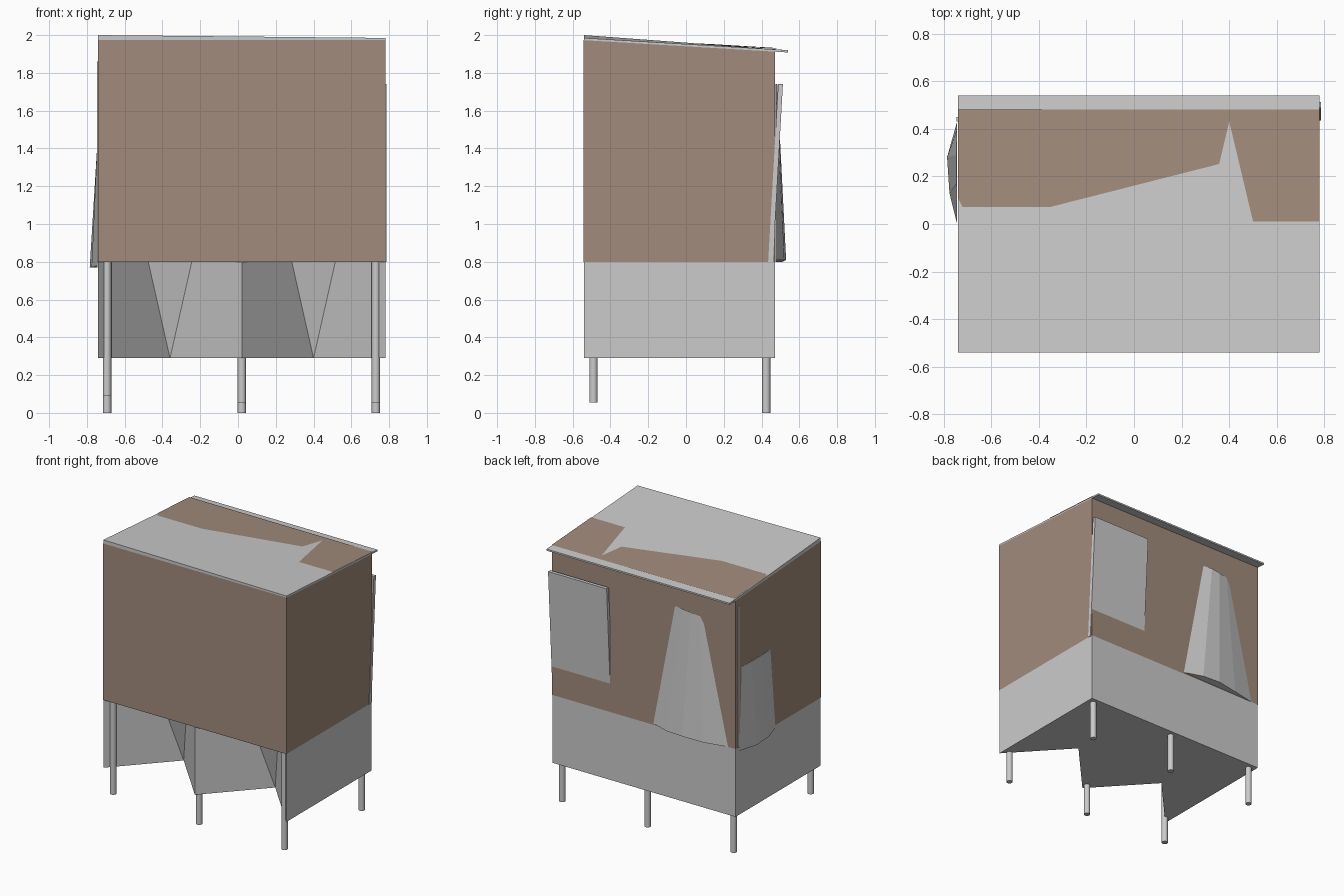
import bpy
import math
from mathutils import Vector

if "Cube" in bpy.data.objects:
    bpy.data.objects.remove(bpy.data.objects["Cube"])

X0, X1, Y0, Y1 = -0.74, 0.78, -0.54, 0.47
ZB, ZM = 0.29, 0.80          # shell bottom, bottom of the brown cover


def roof_z(y):
    return 1.985 - 0.06 * (y - Y0)


brown = bpy.data.materials.new("brown_cloth")
brown.diffuse_color = (0.36, 0.26, 0.20, 1)
brown.use_nodes = True
brown.node_tree.nodes["Principled BSDF"].inputs["Base Color"].default_value = brown.diffuse_color


def mesh(name, verts, faces, mat=None):
    me = bpy.data.meshes.new(name)
    me.from_pydata(verts, [], faces)
    me.update()
    ob = bpy.data.objects.new(name, me)
    bpy.context.collection.objects.link(ob)
    if mat:
        me.materials.append(mat)
    return ob


def box(name, lo, hi, slope=0.0, axis_shift=0.0):
    """Box whose top can slope along y and lean in y."""
    v = []
    for k, z in enumerate((lo[2], hi[2])):
        for x, y in ((lo[0], lo[1]), (hi[0], lo[1]), (hi[0], hi[1]), (lo[0], hi[1])):
            v.append((x, y + k * axis_shift, z - slope * (y - lo[1])))
    f = [(3, 2, 1, 0), (4, 5, 6, 7), (0, 1, 5, 4), (1, 2, 6, 5), (2, 3, 7, 6), (3, 0, 4, 7)]
    return mesh(name, v, f)


def bulge(name, top, bottom):
    """Closed flap lofted between two matching polylines."""
    n = len(top)
    f = [(i, i + 1, n + i + 1, n + i) for i in range(n - 1)]
    f += [(n - 1, 0, n, 2 * n - 1), tuple(range(n - 1, -1, -1)), tuple(range(n, 2 * n))]
    return mesh(name, top + bottom, f)


# Grey shell: straight sides and back, two front panels pulled inwards at the bottom
zf, zk = roof_z(Y0) - 0.012, roof_z(Y1) - 0.012
xm = (X0 + X1) / 2
xa, xb = (X0 + xm) / 2, (xm + X1) / 2
shell = [
    (X0, Y0, ZB), (xa, -0.13, ZB), (xm, Y0, ZB), (xb, -0.13, ZB), (X1, Y0, ZB),
    (X1, Y1, ZB), (X0, Y1, ZB),
    (X0, Y0, zf), (xm, Y0, zf), (X1, Y0, zf), (X1, Y1, zk), (X0, Y1, zk)]
mesh("canvas_shell", shell, [
    (0, 1, 7), (1, 8, 7), (1, 2, 8), (2, 3, 8), (3, 9, 8), (3, 4, 9),
    (4, 5, 10, 9), (5, 6, 11, 10), (6, 0, 7, 11), (6, 5, 4, 3, 2, 1, 0)])

# Brown cover around the upper part
e = 0.002
ring = [(X0 - e, Y0 - e), (X1 + e, Y0 - e), (X1 + e, Y1 + e), (X0 - e, Y1 + e)]
cover = [(x, y, ZM) for x, y in ring] + [(x, y, roof_z(y) - 0.012) for x, y in ring]
mesh("brown_cover", cover,
     [(i, (i + 1) % 4, (i + 1) % 4 + 4, i + 4) for i in range(4)], brown)

# Thin sloping roof sheet with one raised corner
roof = box("roof_sheet", (X0, Y0, roof_z(Y0) - 0.012), (X1, 0.54, roof_z(Y0)), slope=0.06)
roof.data.vertices[4].co.z = 2.0

# Brown cloth showing on the rear half of the roof
patch = [(-0.69, 0.01), (0.30, 0.01), (0.40, 0.43), (0.50, 0.01),
         (X1, 0.01), (X1, 0.48), (X0, 0.48), (X0, 0.11)]
mesh("roof_cloth", [(x, y, roof_z(y) + 0.004 + 0.004 * (x < -0.7)) for x, y in patch],
     [tuple(range(len(patch)))], brown)

# Six round poles, the front row shorter at the bottom
for row, y, z0 in (("front", -0.49, 0.055), ("back", 0.425, 0.0)):
    for side, x in (("left", -0.693), ("middle", 0.02), ("right", 0.73)):
        zb = 0.09 if (row, side) == ("front", "left") else z0
        zt = roof_z(y) - 0.02
        bpy.ops.mesh.primitive_cylinder_add(
            vertices=16, radius=0.022, depth=zt - zb, location=(x, y, (zb + zt) / 2))
        pole = bpy.context.object
        pole.name = f"{row}_{side}_pole"
        bpy.ops.object.shade_smooth_by_angle(angle=math.radians(40))

# Leaning board at the back right
box("back_board", (0.30, 0.435, ZM), (0.786, 0.46, 1.74), axis_shift=0.053)

# Bulging flap on the back wall
bulge("back_flap",
      [(-0.24, 0.473, 1.74), (-0.31, 0.483, 1.74), (-0.38, 0.483, 1.73),
       (-0.45, 0.476, 1.72), (-0.48, 0.473, 1.67)],
      [(-0.06, 0.473, 0.81), (-0.20, 0.52, 0.81), (-0.34, 0.53, 0.81),
       (-0.50, 0.51, 0.80), (-0.68, 0.473, 0.80)])

# Bulging flap on the left wall
bulge("left_flap",
      [(-0.743, 0.40, 1.39), (-0.747, 0.29, 1.39), (-0.747, 0.17, 1.39), (-0.743, 0.06, 1.39)],
      [(-0.743, 0.43, 0.77), (-0.785, 0.28, 0.77), (-0.775, 0.13, 0.77), (-0.743, 0.0, 0.78)])

# Narrow edge strip near the back left corner
box("corner_strip", (-0.746, 0.43, ZM), (-0.735, 0.45, 1.86))
